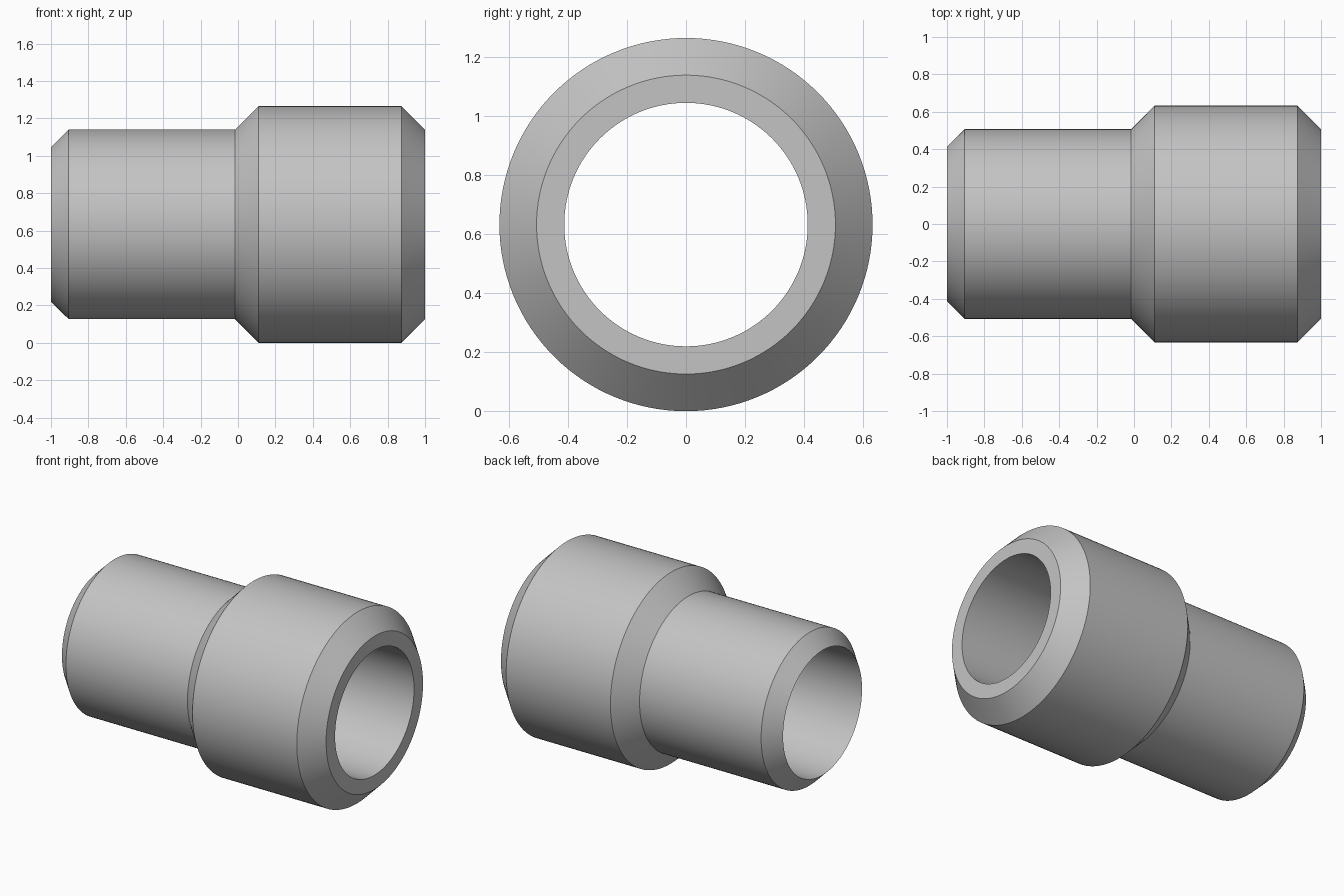
import bpy, bmesh, math
from mathutils import Matrix, Vector

cube = bpy.data.objects.get("Cube")
if cube:
    bpy.data.objects.remove(cube, do_unlink=True)

SEGMENTS = 128
BORE, NECK, BODY = 0.413, 0.507, 0.633

# Flat grey finish
grey = bpy.data.materials.new("light grey metal")
grey.use_nodes = True
colour = (0.55, 0.55, 0.55, 1.0)
grey.diffuse_color = colour
grey.node_tree.nodes["Principled BSDF"].inputs["Base Color"].default_value = colour

# Closed wall section (x, radius): chamfered neck, shoulder, chamfered body, bore
section = [(-1.0, BORE), (-0.905, NECK), (-0.015, NECK), (0.11, BODY),
           (0.874, BODY), (1.0, NECK), (1.0, BORE)]

# Revolve the section about the x axis
bm = bmesh.new()
verts = [bm.verts.new((x, 0, r)) for x, r in section]
edges = [bm.edges.new((a, b)) for a, b in zip(verts, verts[1:] + verts[:1])]
bmesh.ops.spin(bm, geom=verts + edges, cent=(0, 0, 0), axis=(1, 0, 0),
               angle=math.tau, steps=SEGMENTS, use_merge=True)
bmesh.ops.remove_doubles(bm, verts=bm.verts, dist=1e-5)
bmesh.ops.recalc_face_normals(bm, faces=bm.faces)
bmesh.ops.transform(bm, matrix=Matrix.Translation(Vector((0, 0, BODY))), verts=bm.verts)

mesh = bpy.data.meshes.new("stepped_sleeve")
bm.to_mesh(mesh)
bm.free()
mesh.materials.append(grey)
sleeve = bpy.data.objects.new("stepped_sleeve", mesh)
bpy.context.collection.objects.link(sleeve)

# Smooth round walls, crisp chamfer edges
bpy.ops.object.select_all(action='DESELECT')
sleeve.select_set(True)
bpy.context.view_layer.objects.active = sleeve
bpy.ops.object.shade_smooth_by_angle(angle=math.radians(25))
